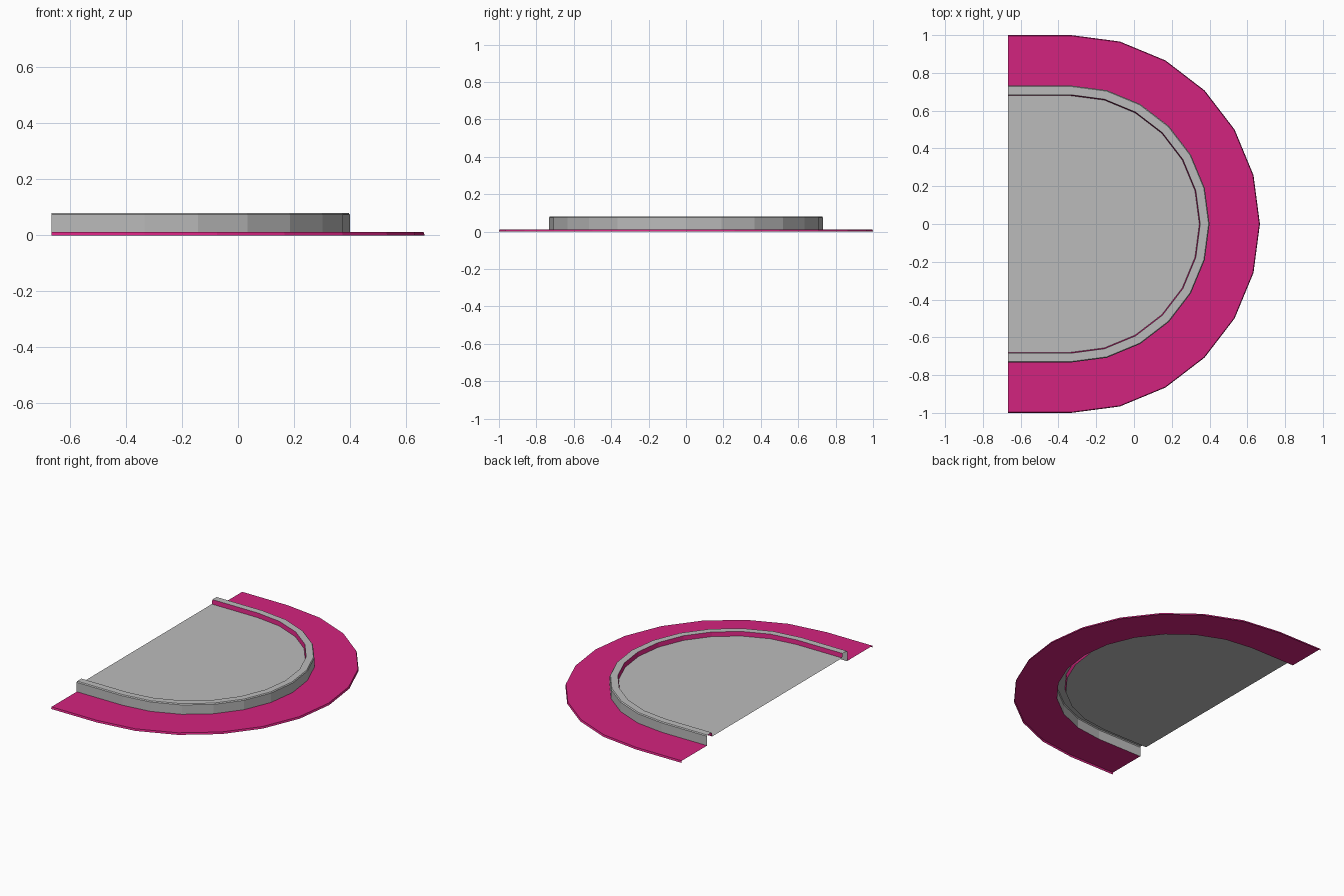
import bpy
import bmesh
from math import sin, cos, radians

cube = bpy.data.objects.get("Cube")
if cube:
    bpy.data.objects.remove(cube)

CENTRE_X, END_X = -1 / 3, -2 / 3
FLOOR_R, FLOOR_Z = 0.679, 0.052


def material(name, rgb):
    mat = bpy.data.materials.new(name)
    mat.use_nodes = True
    mat.diffuse_color = (*rgb, 1)
    mat.node_tree.nodes["Principled BSDF"].inputs["Base Color"].default_value = (*rgb, 1)
    return mat


GREY = material("concrete grey", (0.5, 0.5, 0.5))
PINK = material("magenta paving", (0.65, 0.017, 0.21))


def path(radius, z, start, end):
    """Arc in 15 degree steps, with a straight run to the cut edge at each far end."""
    pts = [(CENTRE_X + radius * cos(radians(a)), radius * sin(radians(a)), z)
           for a in range(start, end + 1, 15)]
    if start == -90:
        pts.insert(0, (END_X, -radius, z))
    if end == 90:
        pts.append((END_X, radius, z))
    return pts


def finish(name, bm, mats):
    mesh = bpy.data.meshes.new(name)
    bm.to_mesh(mesh)
    bm.free()
    for mat in mats:
        mesh.materials.append(mat)
    obj = bpy.data.objects.new(name, mesh)
    bpy.context.collection.objects.link(obj)


def strip(name, profile, start, end, mats, last_index=0):
    """Sweep a (radius, z) profile, listed from outside to inside, along the path."""
    bm = bmesh.new()
    rows = [[bm.verts.new(p) for p in path(r, z, start, end)] for r, z in profile]
    for j, (outer, inner) in enumerate(zip(rows, rows[1:])):
        for i in range(len(outer) - 1):
            face = bm.faces.new((outer[i], outer[i + 1], inner[i + 1], inner[i]))
            if j == len(rows) - 2:
                face.material_index = last_index
    finish(name, bm, mats)


# Thin paving apron, in two halves
apron = [(1.0, 0), (0.996, 0.012), (0.733, 0.012)]
strip("front_paving", apron, -90, 0, [PINK])
strip("back_paving", apron, 0, 90, [PINK])

# Raised kerb in four lengths, with a painted inner lip
kerb = [(0.733, 0.01), (0.733, 0.074), (0.728, 0.08), (0.684, 0.08), (FLOOR_R, FLOOR_Z)]
for label, start in (("front_side", -90), ("front_curve", -45),
                     ("back_curve", 0), ("back_side", 45)):
    strip(label + "_kerb", kerb, start, start + 45, [GREY, PINK], 1)

# Flat floor inside the kerb
bm = bmesh.new()
bm.faces.new([bm.verts.new(p) for p in path(FLOOR_R, FLOOR_Z, -90, 90)])
finish("floor", bm, [GREY])
